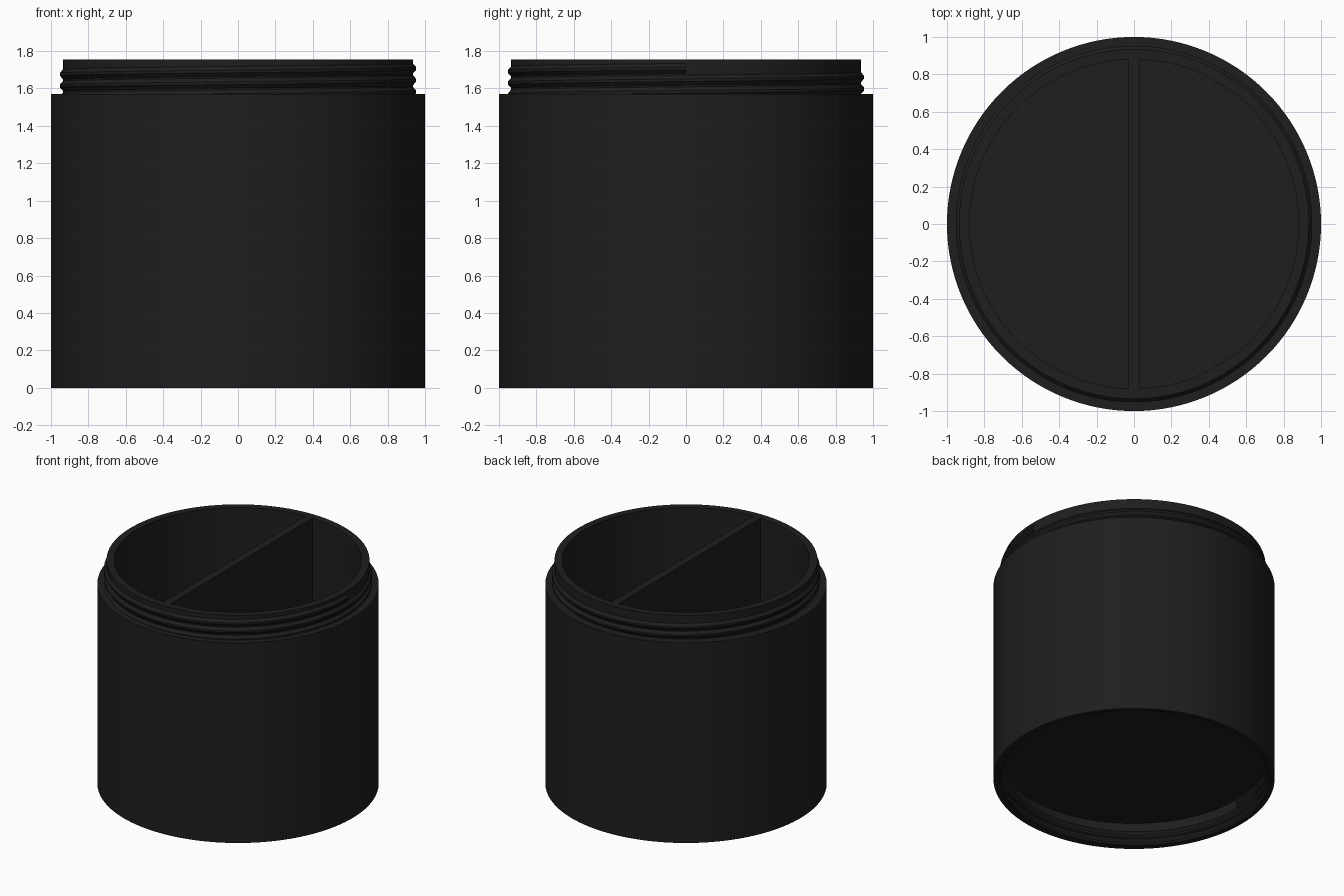
import bpy, bmesh
from math import sin, cos, pi, radians

if "Cube" in bpy.data.objects:
    bpy.data.objects.remove(bpy.data.objects["Cube"])

SEG = 128
BLACK = bpy.data.materials.new("matte_black")
BLACK.diffuse_color = (0.013, 0.013, 0.013, 1)
BLACK.use_nodes = True
BLACK.node_tree.nodes["Principled BSDF"].inputs["Base Color"].default_value = BLACK.diffuse_color


def make_object(name, bm):
    bmesh.ops.recalc_face_normals(bm, faces=bm.faces)
    mesh = bpy.data.meshes.new(name)
    bm.to_mesh(mesh)
    bm.free()
    obj = bpy.data.objects.new(name, mesh)
    bpy.context.collection.objects.link(obj)
    mesh.materials.append(BLACK)
    return obj


def lathe(name, profile):
    # profile starts and ends on the axis
    bm = bmesh.new()
    verts = [bm.verts.new((r, 0, z)) for r, z in profile]
    edges = [bm.edges.new(p) for p in zip(verts, verts[1:])]
    bmesh.ops.spin(bm, geom=verts + edges, cent=(0, 0, 0), axis=(0, 0, 1),
                   angle=2 * pi, steps=SEG, use_duplicate=False)
    bmesh.ops.remove_doubles(bm, verts=bm.verts, dist=1e-5)
    return make_object(name, bm)


def helix(name, root, crest, z_end, end_angle, turns, pitch=0.0625):
    # trapezoid section swept down a right-handed helix
    section = [(root - 0.012, -0.027), (root, -0.027), (crest, -0.007),
               (crest, 0.007), (root, 0.027), (root - 0.012, 0.027)]
    bm = bmesh.new()
    rings = []
    for i in range(int(turns * SEG) + 1):
        t = i / SEG
        a = end_angle - 2 * pi * t
        rings.append([bm.verts.new((r * cos(a), r * sin(a), z_end - pitch * t + dz))
                      for r, dz in section])
    n = len(section)
    for p, q in zip(rings, rings[1:]):
        for k in range(n):
            bm.faces.new((p[k], p[(k + 1) % n], q[(k + 1) % n], q[k]))
    bm.faces.new(rings[0])
    bm.faces.new(rings[-1][::-1])
    return make_object(name, bm)


def smooth(obj):
    bpy.ops.object.select_all(action='DESELECT')
    obj.select_set(True)
    bpy.context.view_layer.objects.active = obj
    bpy.ops.object.shade_smooth_by_angle(angle=radians(25))


# jar: recessed base, outer wall, threaded neck, inner cavity
jar = lathe("jar_body", [(0, 0.18), (0.95, 0.18), (0.95, 0), (1, 0), (1, 1.57),
                         (0.935, 1.57), (0.935, 1.755), (0.88, 1.755),
                         (0.88, 0.24), (0, 0.24)])

# female thread groove cut into the base recess
groove = helix("groove_cutter", 0.95, 0.97, 0.14, pi, 3)
groove.hide_render = True
groove.hide_viewport = True
cut = jar.modifiers.new("thread_groove", 'BOOLEAN')
cut.operation = 'DIFFERENCE'
cut.solver = 'EXACT'
cut.object = groove
bpy.context.view_layer.objects.active = jar
bpy.ops.object.modifier_apply(modifier=cut.name)
bpy.data.objects.remove(groove)
smooth(jar)

# male thread on the neck
smooth(helix("neck_thread", 0.935, 0.953, 1.707, 0, 2.5))

# dividing wall across the cavity
bm = bmesh.new()
bmesh.ops.create_cube(bm, size=1)
bmesh.ops.scale(bm, vec=(0.06, 1.8, 1.535), verts=bm.verts)
bmesh.ops.translate(bm, vec=(0, 0, 0.9875), verts=bm.verts)
make_object("divider", bm)
